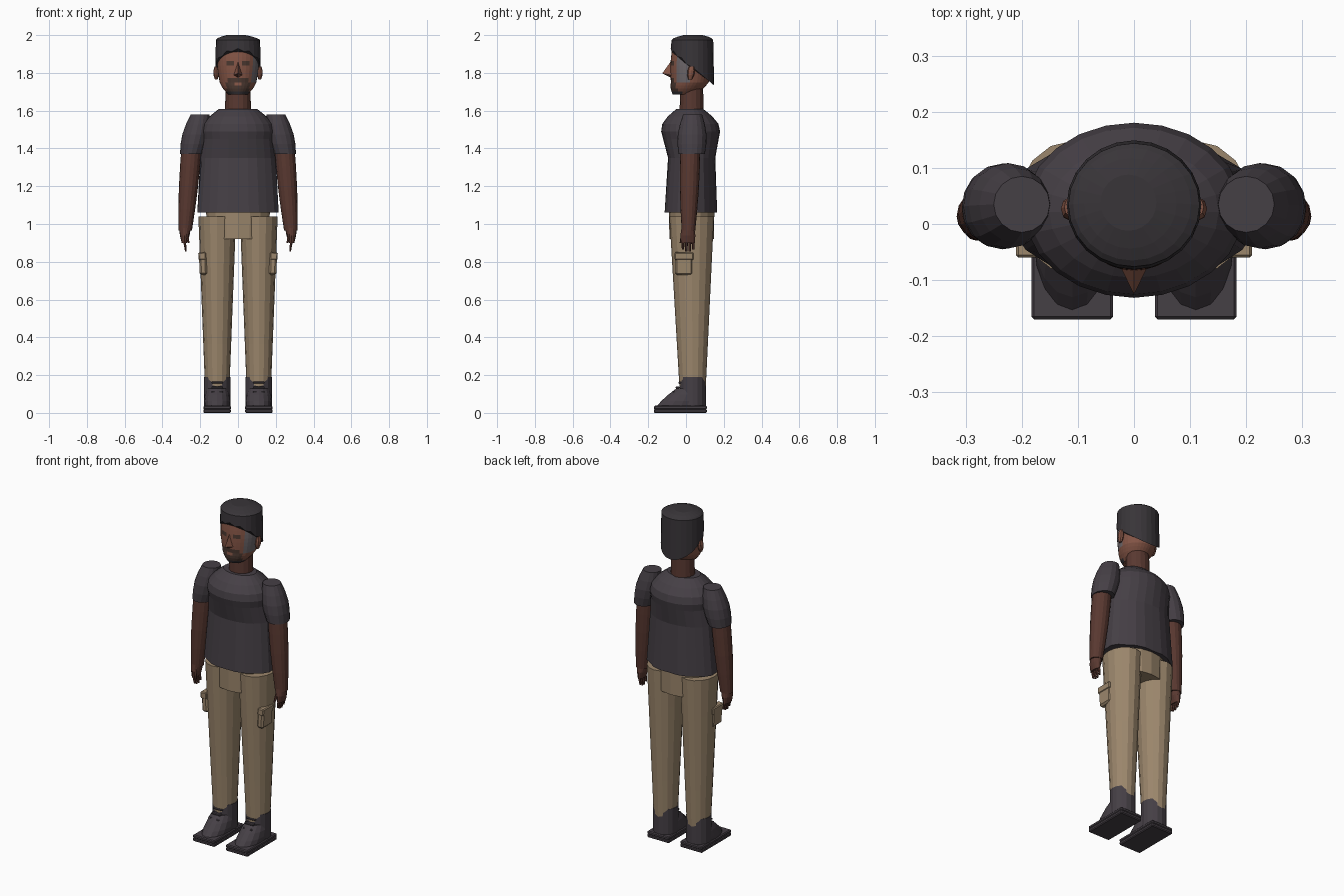
import bpy, bmesh, math
from mathutils import Vector

default_cube = bpy.data.objects.get("Cube")
if default_cube:
    bpy.data.objects.remove(default_cube, do_unlink=True)


def material(name, red, green, blue):
    made = bpy.data.materials.new(name)
    made.use_nodes = True
    made.diffuse_color = (red, green, blue, 1)
    shader = next(node for node in made.node_tree.nodes if node.type == 'BSDF_PRINCIPLED')
    shader.inputs["Base Color"].default_value = made.diffuse_color
    return made


CLOTH = material("charcoal cloth", .06, .05, .06)
HAIR = material("black hair", .04, .035, .04)
KHAKI = material("khaki", .33, .24, .15)
SKIN = material("brown skin", .1, .04, .03)
FACE = material("face skin", .23, .09, .06)
BEARD = material("beard brown", .07, .04, .03)
GREY = material("temple grey", .16, .14, .15)


def finish(name, bm, materials, rule=None):
    bmesh.ops.recalc_face_normals(bm, faces=bm.faces)
    if rule:
        for face in bm.faces:
            face.material_index = materials.index(rule(face.calc_center_median()))
    mesh = bpy.data.meshes.new(name)
    bm.to_mesh(mesh)
    bm.free()
    for entry in materials:
        mesh.materials.append(entry)
    made = bpy.data.objects.new(name, mesh)
    bpy.context.collection.objects.link(made)
    return made


def tube(name, materials, low, high, steps=1, bulge=0, sides=16, mirror=1, rule=None, shape=None):
    """Faceted limb between two ends, each (x, y, z, half width, half depth)."""
    bm = bmesh.new()
    loops = []
    for step in range(steps + 1):
        t = step / steps
        x, y, z, width, depth = [a + (b - a) * t for a, b in zip(low, high)]
        swell = bulge * math.sin(math.pi * t)
        loop = []
        for index in range(sides):
            angle = math.tau * index / sides
            point = Vector((x + (width + swell) * math.sin(angle),
                            y - (depth + swell) * math.cos(angle), z))
            if shape:
                shape(step, index, point)
            point.x *= mirror
            loop.append(bm.verts.new(point))
        loops.append(loop)
    for lower, upper in zip(loops, loops[1:]):
        for index in range(sides):
            before = index - 1
            bm.faces.new((lower[before], lower[index], upper[index], upper[before]))
    bm.faces.new(loops[0])
    bm.faces.new(loops[-1])
    return finish(name, bm, materials, rule)


def box(name, centre, size, paint, mirror=1, bevel=.005, turn=0):
    bm = bmesh.new()
    bmesh.ops.create_cube(bm, size=1)
    bmesh.ops.scale(bm, vec=size, verts=bm.verts)
    bmesh.ops.bevel(bm, geom=bm.edges[:], offset=bevel, segments=1, affect='EDGES')
    made = finish(name, bm, [paint])
    x, y, z = centre
    made.location = (x * mirror, y, z)
    made.rotation_euler.y = turn * mirror


# Shirt, with soft pleats at the hem
def pleats(step, index, point):
    if step == 0 and index % 3 == 0:
        point.x *= .96
        point.y *= .96


hem = (0, .026, 1.06, .223, .144)
waist = (0, .03, 1.35, .2, .125)
chest = (0, .026, 1.45, .19, .147)
collar = (0, .02, 1.61, .1, .07)
tube("shirt_skirt", [CLOTH], hem, waist, sides=24, shape=pleats)
tube("shirt_chest", [CLOTH], waist, chest, sides=24)
tube("shirt_shoulders", [CLOTH], chest, collar, steps=4, bulge=.04, sides=24)
tube("neck", [SKIN], (0, .03, 1.57, .07, .065), (0, .03, 1.73, .065, .06))
tube("trouser_seat", [KHAKI], (0, .03, .92, .155, .118), (0, .03, 1.07, .17, .12))

for side, tag in ((1, "left"), (-1, "right")):
    # Trouser leg and cargo pocket
    tube(tag + "_trouser_leg", [KHAKI], (.11, .035, .14, .065, .07),
         (.11, .03, 1.04, .1, .118), steps=4, mirror=side)
    box(tag + "_cargo_pocket", (.185, -.01, .79), (.04, .095, .12), KHAKI, side, .01, .04)
    box(tag + "_pocket_flap", (.19, -.01, .83), (.04, .1, .04), KHAKI, side, turn=.04)

    # Boot with layered sole and laces
    tube(tag + "_boot_foot", [CLOTH], (.11, -.03, .03, .068, .13),
         (.11, .02, .13, .055, .07), steps=3, bulge=.008, mirror=side)
    tube(tag + "_boot_shaft", [CLOTH], (.11, .035, .03, .07, .07),
         (.11, .035, .19, .07, .07), mirror=side)
    for layer in range(2):
        box(tag + "_boot_sole", (.11, -.03, .01 + layer * .018), (.146, .28, .02), CLOTH, side)
    for lace in range(3):
        box(tag + "_boot_lace", (.11, lace * .015 - .06, .11 + lace * .025),
            (.06, .02, .01), CLOTH, side, bevel=.003)

    # Sleeve, arm and hand
    tube(tag + "_sleeve", [CLOTH], (.247, .03, 1.37, .06, .07),
         (.2, .035, 1.58, .05, .05), steps=4, bulge=.016, mirror=side)
    tube(tag + "_arm", [SKIN], (.28, .013, .965, .036, .036),
         (.245, .023, 1.42, .053, .053), steps=4, bulge=.006, mirror=side)
    tube(tag + "_hand", [SKIN], (.284, .01, .9, .014, .037),
         (.28, .01, .98, .03, .034), steps=2, bulge=.004, mirror=side)
    for finger in range(4):
        y = finger * .018 - .016
        length = .05 - abs(finger - 1.5) * .01
        tube(tag + "_finger", [SKIN], (.276, y, .9 - length, .005, .006),
             (.285, y, .92, .009, .009), sides=6, mirror=side)
    tube(tag + "_thumb", [SKIN], (.262, -.028, .9, .006, .006),
         (.272, -.016, .95, .01, .01), sides=6, mirror=side)
    tube(tag + "_ear", [FACE], (.115, .022, 1.765, .007, .01),
         (.117, .03, 1.835, .007, .014), steps=3, bulge=.008, sides=8, mirror=side)


# Head: goatee, eyes and one grey temple chosen by position
def face_colour(centre):
    x, y, z = centre
    if y < -.02:
        if z < 1.7:
            return HAIR
        lips = abs(x) < .022 and 1.73 < z < 1.75
        eyes = 1.84 < z < 1.863 and .02 < abs(x) < .064
        if eyes or abs(x) < .062 and z < 1.77 and not lips:
            return BEARD
    if x > .075 and -.05 < y < .022 and z > 1.76:
        return GREY
    return FACE


jaw = (0, -.01, 1.685, .05, .06)
cheek = (0, .02, 1.75, .097, .1)
brow = (0, .034, 1.93, .112, .107)
paints = [FACE, BEARD, GREY, HAIR]
tube("jaw", paints, jaw, cheek, steps=4, bulge=.006, sides=32, rule=face_colour)
tube("face", paints, cheek, brow, steps=8, bulge=.006, sides=32, rule=face_colour)

# Nose wedge
bm = bmesh.new()
bridge, tip, base = [bm.verts.new((0, y, z)) for y, z in
                     ((-.07, 1.875), (-.126, 1.797), (-.07, 1.77))]
left, right = [bm.verts.new((x, -.06, 1.785)) for x in (.032, -.032)]
for wing in (left, right):
    bm.faces.new((bridge, tip, wing))
    bm.faces.new((tip, base, wing))
bm.faces.new((bridge, left, base, right))
finish("nose", bm, [FACE])


# Hair: the lower edge drops from brow to nape, with locks at the front
def hairline(step, index, point):
    if step == 0:
        point.z -= .85 * point.y
        if point.y < .03:
            point.z -= .012 * (index % 2)


temple = (0, .034, 1.86, .12, .115)
crown = (0, .034, 1.975, .117, .11)
top = (-.01, .038, 2, .05, .05)
tube("hair", [HAIR], temple, crown, sides=24, shape=hairline)
tube("hair_crown", [HAIR], crown, top, steps=3, bulge=.012, sides=24)
